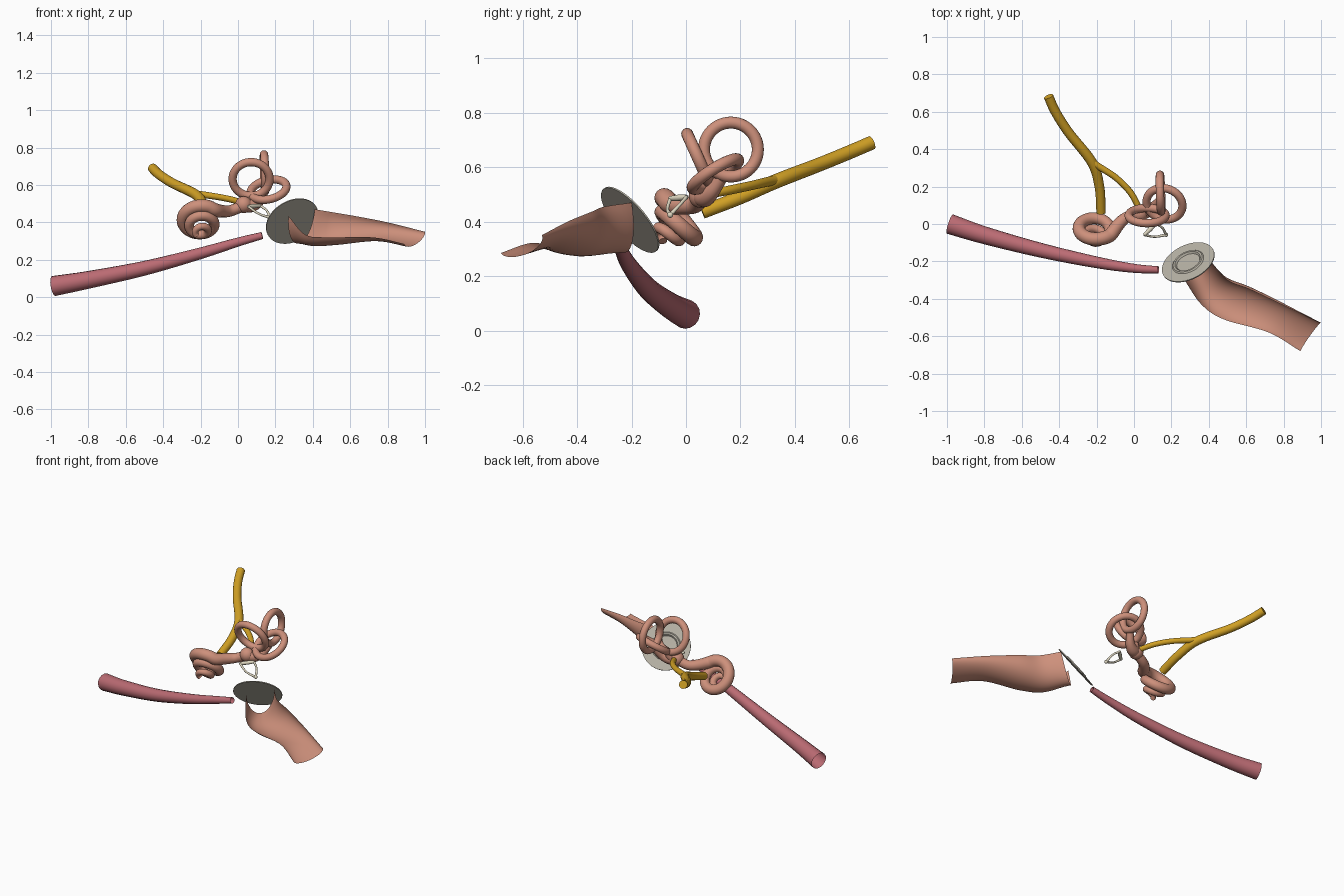
import bpy, bmesh, math
from mathutils import Vector

cube = bpy.data.objects.get("Cube")
if cube:
    bpy.data.objects.remove(cube, do_unlink=True)


def material(name, *srgb):
    mat = bpy.data.materials.new(name)
    colour = [c ** 2.2 for c in srgb] + [1]
    mat.use_nodes = True
    mat.diffuse_color = colour
    mat.node_tree.nodes["Principled BSDF"].inputs["Base Color"].default_value = colour
    return mat


FLESH = material("flesh pink", .80, .56, .48)
ROSE = material("rose red", .73, .42, .45)
YELLOW = material("nerve yellow", .81, .62, .16)
GREY = material("membrane grey", .71, .69, .64)
BONE = material("bone cream", .88, .85, .76)


def finish(obj, mat):
    obj.data.materials.clear()
    obj.data.materials.append(mat)
    bpy.ops.object.select_all(action='DESELECT')
    obj.select_set(True)
    bpy.context.view_layer.objects.active = obj
    bpy.ops.object.shade_smooth_by_angle(angle=math.radians(40))
    return obj


def mesh_object(name, bm, mat):
    bmesh.ops.recalc_face_normals(bm, faces=bm.faces[:])
    mesh = bpy.data.meshes.new(name)
    bm.to_mesh(mesh)
    bm.free()
    obj = bpy.data.objects.new(name, mesh)
    bpy.context.collection.objects.link(obj)
    return finish(obj, mat)


def smooth_path(points, steps=8):
    """Catmull-Rom samples through points of any dimension."""
    pts = [Vector(p) for p in points]
    pts = [pts[0] * 2 - pts[1]] + pts + [pts[-1] * 2 - pts[-2]]
    out = []
    for a, b, c, d in zip(pts, pts[1:], pts[2:], pts[3:]):
        for i in range(steps):
            t = i / steps
            out.append((b * 2 + (c - a) * t + (a * 2 - b * 5 + c * 4 - d) * t * t
                        + (b * 3 - a - c * 3 + d) * t ** 3) / 2)
    return out + [pts[-2]]


def tube(name, points, mat, caps=True, cyclic=False):
    """Sweep a circle along points given as x, y, z, radius."""
    curve = bpy.data.curves.new(name, 'CURVE')
    curve.dimensions = '3D'
    curve.bevel_depth = 1
    curve.bevel_resolution = 6
    curve.use_fill_caps = caps
    spline = curve.splines.new('POLY')
    spline.points.add(len(points) - 1)
    for p, q in zip(spline.points, points):
        p.co = (q[0], q[1], q[2], 1)
        p.radius = q[3]
    spline.use_cyclic_u = cyclic
    obj = bpy.data.objects.new(name, curve)
    bpy.context.collection.objects.link(obj)
    bpy.ops.object.select_all(action='DESELECT')
    obj.select_set(True)
    bpy.context.view_layer.objects.active = obj
    bpy.ops.object.convert(target='MESH')
    return finish(bpy.context.view_layer.objects.active, mat)


def plane_axes(normal):
    n = Vector(normal).normalized()
    u = Vector((0, 0, 1)) if abs(n.z) < .7 else Vector((1, 0, 0))
    u = (u - n * u.dot(n)).normalized()
    return n, u, n.cross(u)


def ring(name, centre, normal, radius, thickness, mat):
    n, u, v = plane_axes(normal)
    pts = []
    for i in range(48):
        a = math.tau * i / 48
        p = Vector(centre) + (u * math.cos(a) + v * math.sin(a)) * radius
        pts.append((*p, thickness))
    return tube(name, pts, mat, caps=False, cyclic=True)


def ball(name, centre, radius, mat):
    bpy.ops.mesh.primitive_uv_sphere_add(segments=24, ring_count=14, radius=radius, location=centre)
    obj = bpy.context.object
    obj.name = name
    return finish(obj, mat)


# Long open tube widening toward the right
tube("pressure_tube", smooth_path([
    (-.985, .0, .06, .054), (-.8, -.06, .093, .047), (-.5, -.14, .155, .039),
    (-.2, -.205, .235, .031), (0, -.237, .295, .024), (.13, -.245, .33, .019)]), ROSE, caps=False)

# Cut-away canal: a trough lofted between a back rim and a front rim
back = [(.41, -.2, .47), (.5, -.3, .455), (.62, -.35, .435), (.8, -.435, .4), (1, -.53, .35)]
front = [(.27, -.3, .435), (.36, -.43, .335), (.48, -.51, .32), (.72, -.58, .32), (.89, -.68, .285)]
depth = [(-.015, .03, -.165), (0, .05, -.105), (.015, .05, -.08), (.01, .04, -.045), (.005, .02, -.035)]
bm = bmesh.new()
rows = []
for a, b, d in zip(smooth_path(back), smooth_path(front), smooth_path(depth)):
    row = []
    for i in range(21):
        t = math.pi * i / 20
        row.append(bm.verts.new((a + b) / 2 + (a - b) / 2 * math.cos(t) + d * math.sin(t)))
    rows.append(row)
for r, s in zip(rows, rows[1:]):
    for i in range(20):
        bm.faces.new((r[i], r[i + 1], s[i + 1], s[i]))
mesh_object("outer_canal", bm, FLESH)

# Membrane disc with a shallow raised ring
n, u, v = plane_axes((.36, -.71, -.6))
centre = Vector((.29, -.205, .407))
bm = bmesh.new()
previous = None
for r, h in [(.15, .003), (.15, -.003), (.09, -.003), (.083, -.01), (.073, -.01), (.066, 0), (.01, .003)]:
    loop = [bm.verts.new(centre + n * h + (u * math.cos(math.tau * i / 48)
            + v * math.sin(math.tau * i / 48)) * r) for i in range(48)]
    if previous:
        for i in range(48):
            j = (i + 1) % 48
            bm.faces.new((previous[i], previous[j], loop[j], loop[i]))
    else:
        bm.faces.new(loop)
    previous = loop
bm.faces.new(previous)
mesh_object("ear_membrane", bm, GREY)

# Stirrup bone: footplate, two legs and a small head
foot_a, foot_b, head = (.055, -.058, .485), (.118, .002, .49), (.172, -.058, .425)
middle = (Vector(foot_a) + Vector(foot_b)) / 2
tube("stirrup_footplate", [(*foot_a, .009), (*middle, .012), (*foot_b, .009)], BONE)
for name, foot, bow in (("stirrup_front_leg", foot_a, (-.004, -.01, -.008)),
                        ("stirrup_back_leg", foot_b, (.008, .006, .006))):
    bend = (Vector(foot) + Vector(head)) / 2 + Vector(bow)
    tube(name, smooth_path([(*foot, .007), (*bend, .006), (*head, .008)]), BONE)
ball("stirrup_head", head, .011, BONE)

# Spiral: tapering coil that climbs along its axis, led in from the vestibule
axis = Vector((0, -.73, -.68)).normalized()
side = Vector((1, 0, 0))
up = Vector((0, -.68, .73)).normalized()
coil = [(.03, .055, .49, .03), (-.04, .035, .462, .03), (-.085, -.005, .46, .034)]
turns = 2.5
for i in range(41):
    t = i / 40
    a = math.radians(40) + math.tau * turns * t
    radius = .104 * (1 - t) + .022 * t
    p = Vector((-.203, -.01, .417)) + axis * (.115 * t ** 1.2)
    p += (side * math.cos(a) + up * math.sin(a)) * radius
    coil.append((*p, .037 - .021 * t))
tube("spiral_coil", smooth_path(coil, 4), FLESH)

# Vestibule and the three loops
ball("vestibule", (.03, .055, .495), .045, FLESH)
tube("vestibule_arm", smooth_path([(.03, .055, .495, .036), (.07, .07, .49, .036),
                                   (.11, .095, .51, .028), (.14, .13, .56, .022)]), FLESH)
ring("front_loop", (.07, .045, .632), (0, .91, .41), .099, .022, FLESH)
ring("upright_loop", (.142, .165, .665), (1, .03, .03), .099, .022, FLESH)
ring("level_loop", (.163, .108, .575), (-.2, -.52, .83), .098, .022, FLESH)
tube("front_loop_stem", smooth_path([(.07, .088, .54, .022), (.06, .08, .51, .026),
                                     (.04, .06, .49, .03)]), FLESH)

# Nerve trunk and its branch
tube("nerve_trunk", smooth_path([
    (-.457, .682, .69, .026), (-.42, .6, .655, .026), (-.35, .49, .61, .026),
    (-.225, .33, .548, .027), (-.185, .2, .49, .026), (-.176, .06, .435, .025)]), YELLOW)
tube("nerve_branch", smooth_path([
    (-.24, .35, .555, .018), (-.2, .315, .55, .018), (-.1, .25, .535, .017),
    (-.02, .17, .518, .017), (.03, .08, .5, .016)]), YELLOW)
